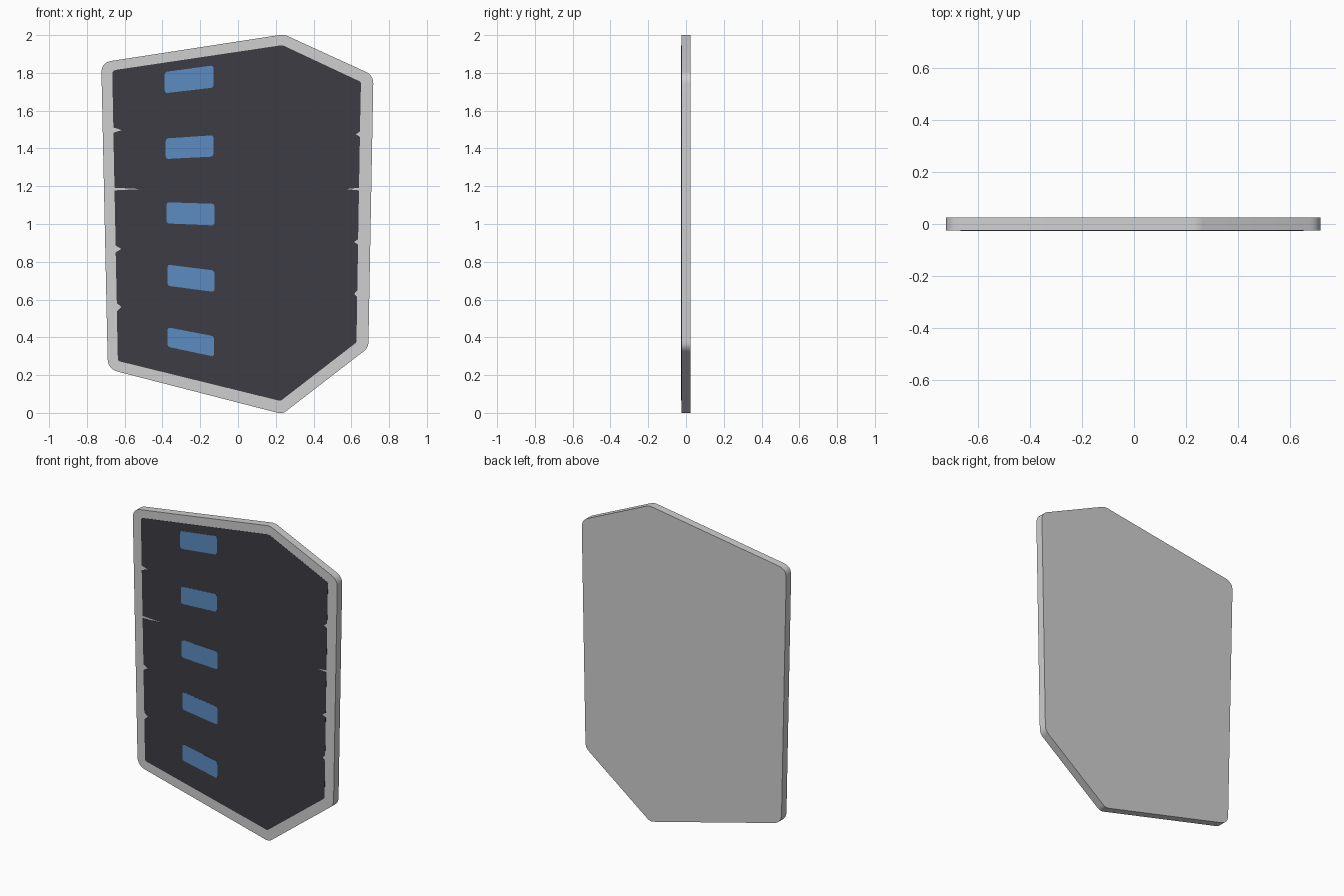
import bpy, bmesh
from mathutils import Vector

if "Cube" in bpy.data.objects:
    bpy.data.objects.remove(bpy.data.objects["Cube"])

HALF = 0.025  # half thickness of the board


def material(name, srgb):
    m = bpy.data.materials.new(name)
    m.diffuse_color = [(((c / 255) + 0.055) / 1.055) ** 2.4 for c in srgb] + [1.0]
    m.use_nodes = True
    m.node_tree.nodes["Principled BSDF"].inputs["Base Color"].default_value = m.diffuse_color
    return m


GREY = material("light grey", (207, 207, 207))
DARK = material("charcoal", (61, 60, 67))
BLUE = material("window blue", (92, 140, 193))


def rounded(corners, steps=6):
    """corners: (x, z, cut); each corner becomes a short quadratic curve"""
    out = []
    n = len(corners)
    for i, (x, z, cut) in enumerate(corners):
        p = Vector((x, z))
        a = p + (Vector(corners[i - 1][:2]) - p).normalized() * cut
        b = p + (Vector(corners[(i + 1) % n][:2]) - p).normalized() * cut
        if cut == 0:
            out.append(p)
            continue
        for k in range(steps + 1):
            t = k / steps
            out.append(a * (1 - t) ** 2 + p * 2 * t * (1 - t) + b * t * t)
    return out


def plate(name, outline, front, back, mat):
    """Extrude an x-z outline between two y positions"""
    bm = bmesh.new()
    f = bm.faces.new([bm.verts.new((p[0], front, p[1])) for p in outline])
    r = bmesh.ops.extrude_face_region(bm, geom=[f], use_keep_orig=True)
    for v in r["geom"]:
        if isinstance(v, bmesh.types.BMVert):
            v.co.y = back
    bmesh.ops.recalc_face_normals(bm, faces=bm.faces)
    bmesh.ops.triangulate(bm, faces=[f for f in bm.faces if len(f.verts) > 4])
    me = bpy.data.meshes.new(name)
    bm.to_mesh(me)
    bm.free()
    ob = bpy.data.objects.new(name, me)
    bpy.context.collection.objects.link(ob)
    me.materials.append(mat)
    bpy.ops.object.select_all(action='DESELECT')
    ob.select_set(True)
    bpy.context.view_layer.objects.active = ob
    bpy.ops.object.shade_smooth_by_angle(angle=0.52)
    return ob


# backing board with rounded corners
board = rounded([(-0.724, 1.855, 0.055), (0.243, 2.004, 0.025), (0.717, 1.787, 0.045),
                 (0.69, 0.345, 0.03), (0.235, -0.006, 0.025), (-0.689, 0.232, 0.055)])
plate("backing_board", board, -HALF, HALF, GREY)


# dark panel: side edges carry small notches (z, depth, half height)
def side(top, bottom, notches, inward):
    pts = []
    for z, depth, h in notches:
        x = top[0] + (bottom[0] - top[0]) * (top[1] - z) / (top[1] - bottom[1])
        pts += [(x, z + h, 0), (x + inward * depth, z, 0), (x, z - h, 0)]
    return pts


right = side((0.65, 1.75), (0.627, 0.37),
             [(1.475, 0.022, 0.014), (1.185, 0.07, 0.007),
              (0.905, 0.022, 0.014), (0.63, 0.016, 0.018)], -1)
left = side((-0.666, 1.81), (-0.636, 0.27),
            [(1.497, 0.045, 0.014), (1.185, 0.145, 0.007),
             (0.868, 0.03, 0.018), (0.56, 0.024, 0.022)], 1)
panel = ([(-0.666, 1.813, 0.02), (0.235, 1.947, 0.01), (0.651, 1.752, 0.01)] + right
         + [(0.627, 0.373, 0.01), (0.225, 0.063, 0.01), (-0.636, 0.275, 0.012)] + left[::-1])
plate("dark_panel", rounded(panel, 3), -HALF - 0.001, -HALF + 0.003, DARK)

# window strip: left x, left top/bottom z, right x, right top/bottom z
windows = [(-0.388, 1.805, 1.692, -0.13, 1.840, 1.722),
           (-0.383, 1.453, 1.344, -0.13, 1.470, 1.357),
           (-0.378, 1.115, 1.003, -0.125, 1.107, 0.992),
           (-0.373, 0.785, 0.673, -0.125, 0.754, 0.640),
           (-0.373, 0.453, 0.350, -0.127, 0.406, 0.298)]
for i, (xl, lt, lb, xr, rt, rb) in enumerate(windows):
    quad = [(xl, lt, 0.015), (xr, rt, 0.015), (xr, rb, 0.015), (xl, lb, 0.015)]
    plate(f"window_{i + 1}", rounded(quad, 3), -HALF - 0.002, -HALF + 0.003, BLUE)
